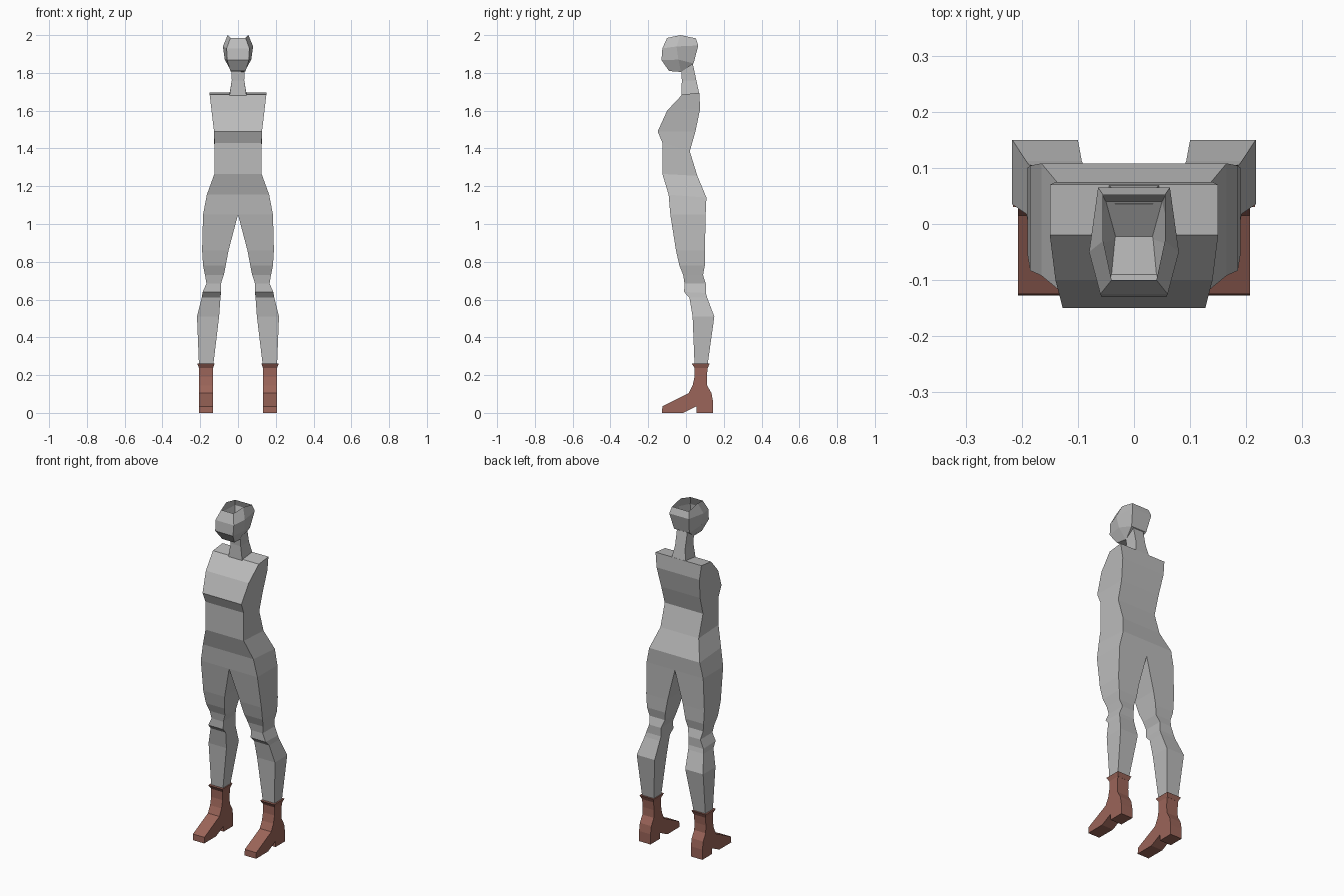
import bpy, bmesh

if "Cube" in bpy.data.objects:
    bpy.data.objects.remove(bpy.data.objects["Cube"])


def material(name, color):
    m = bpy.data.materials.new(name)
    m.diffuse_color = (*color, 1)
    m.use_nodes = True
    m.node_tree.nodes["Principled BSDF"].inputs["Base Color"].default_value = m.diffuse_color
    return m


GREY = material("light grey", (0.50, 0.50, 0.50))
BROWN = material("boot brown", (0.33, 0.13, 0.10))


def loft(name, strips, mat, cap_start=False, cap_end=False):
    """Skin strips of points on the +x side, then mirror and weld on x = 0."""
    bm = bmesh.new()
    for s in (1, -1):
        rows = [[bm.verts.new((s * x, y, z)) for x, y, z in p] for p in strips]
        for a, b in zip(rows, rows[1:]):
            n = len(a)
            for i in range(n):
                quad = (a[i], a[(i + 1) % n], b[(i + 1) % n], b[i])
                if any(abs(v.co.x) > 1e-6 for v in quad):   # no wall on the centre plane
                    bm.faces.new(quad)
        if cap_start:
            bm.faces.new(rows[0])
        if cap_end:
            bm.faces.new(rows[-1])
    bmesh.ops.remove_doubles(bm, verts=bm.verts[:], dist=1e-5)
    bmesh.ops.recalc_face_normals(bm, faces=bm.faces[:])
    return finish(name, bm, mat)


def finish(name, bm, mat):
    me = bpy.data.meshes.new(name)
    bm.to_mesh(me)
    bm.free()
    me.materials.append(mat)
    ob = bpy.data.objects.new(name, me)
    bpy.context.collection.objects.link(ob)
    return ob


# Torso and legs: inner x, outer x, front y, front z, back y, back z
body = [
    (0, .15, -.02, 1.685, .07, 1.695),      # shoulders
    (0, .14, -.10, 1.60, .075, 1.61),
    (0, .127, -.15, 1.49, .05, 1.49),       # chest
    (0, .125, -.125, 1.43, .02, 1.385),
    (0, .125, -.125, 1.265, .06, 1.255),    # waist
    (0, .165, -.092, 1.155, .108, 1.14),
    (0, .185, -.083, 1.05, .104, 1.05),     # crotch
    (.05, .19, -.053, .86, .10, .86),
    (.065, .185, -.035, .78, .10, .78),
    (.075, .175, -.015, .73, .09, .73),
    (.09, .167, -.008, .685, .105, .685),   # knee
    (.09, .187, -.01, .64, .105, .635),
    (.093, .192, .018, .61, .112, .61),
    (.10, .217, .035, .51, .15, .51),       # calf
    (.13, .207, .045, .26, .115, .26),
]
loft("body", [[(xi, yf, zf), (xo, yf, zf), (xo, yb, zb), (xi, yb, zb)]
              for xi, xo, yf, zf, yb, zb in body], GREY, True, True)

# Neck: half width, front y, front z, back y, back z
neck = [(.045, -.025, 1.68, .07, 1.69),
        (.033, -.022, 1.76, .055, 1.76),
        (.034, -.025, 1.807, .036, 1.848)]
loft("neck", [[(0, yf, zf), (w, yf, zf), (w, yb, zb), (0, yb, zb)]
              for w, yf, zf, yb, zb in neck], GREY)

# Head: open-topped shell, each ring has a front, side and back corner
head = [
    ((.04, -.10, 1.985), (.055, -.03, 2.0), (.055, .052, 1.983)),
    ((.06, -.125, 1.93), (.08, -.05, 1.94), (.064, .065, 1.945)),
    ((.058, -.13, 1.868), (.07, -.04, 1.87), (.05, .04, 1.85)),
    ((.04, -.09, 1.81), (.034, -.027, 1.805), (.033, -.022, 1.807)),
]
loft("head", [[(0, f[1], f[2]), f, s, b, (0, b[1], b[2])] for f, s, b in head],
     GREY, cap_end=True)

# Boots: side profile extruded across the foot, with a flared cuff
boot = [(.045, .245), (.045, .19), (.035, .145), (.015, .105), (-.125, .035),
        (-.127, 0), (-.015, 0), (.055, .035), (.055, 0), (.143, 0), (.143, .06),
        (.135, .105), (.112, .145), (.11, .19), (.115, .245)]
for side, s in (("right", 1), ("left", -1)):
    bm = bmesh.new()
    a = [bm.verts.new((s * .132, y, z)) for y, z in boot]
    b = [bm.verts.new((s * .207, y, z)) for y, z in boot]
    n = len(boot)
    for i in range(n):
        j = (i + 1) % n
        bm.faces.new((a[i], a[j], b[j], b[i]))
    bm.faces.new(a)
    bm.faces.new(b)
    # cuff
    low = [(.132, .045), (.207, .045), (.207, .115), (.132, .115)]
    high = [(.124, .03), (.216, .03), (.216, .126), (.124, .126)]
    lo = [bm.verts.new((s * x, y, .238)) for x, y in low]
    hi = [bm.verts.new((s * x, y, .262)) for x, y in high]
    for i in range(4):
        j = (i + 1) % 4
        bm.faces.new((lo[i], lo[j], hi[j], hi[i]))
    bm.faces.new(lo)
    bm.faces.new(hi)
    bmesh.ops.recalc_face_normals(bm, faces=bm.faces[:])
    finish(side + "_boot", bm, BROWN)
